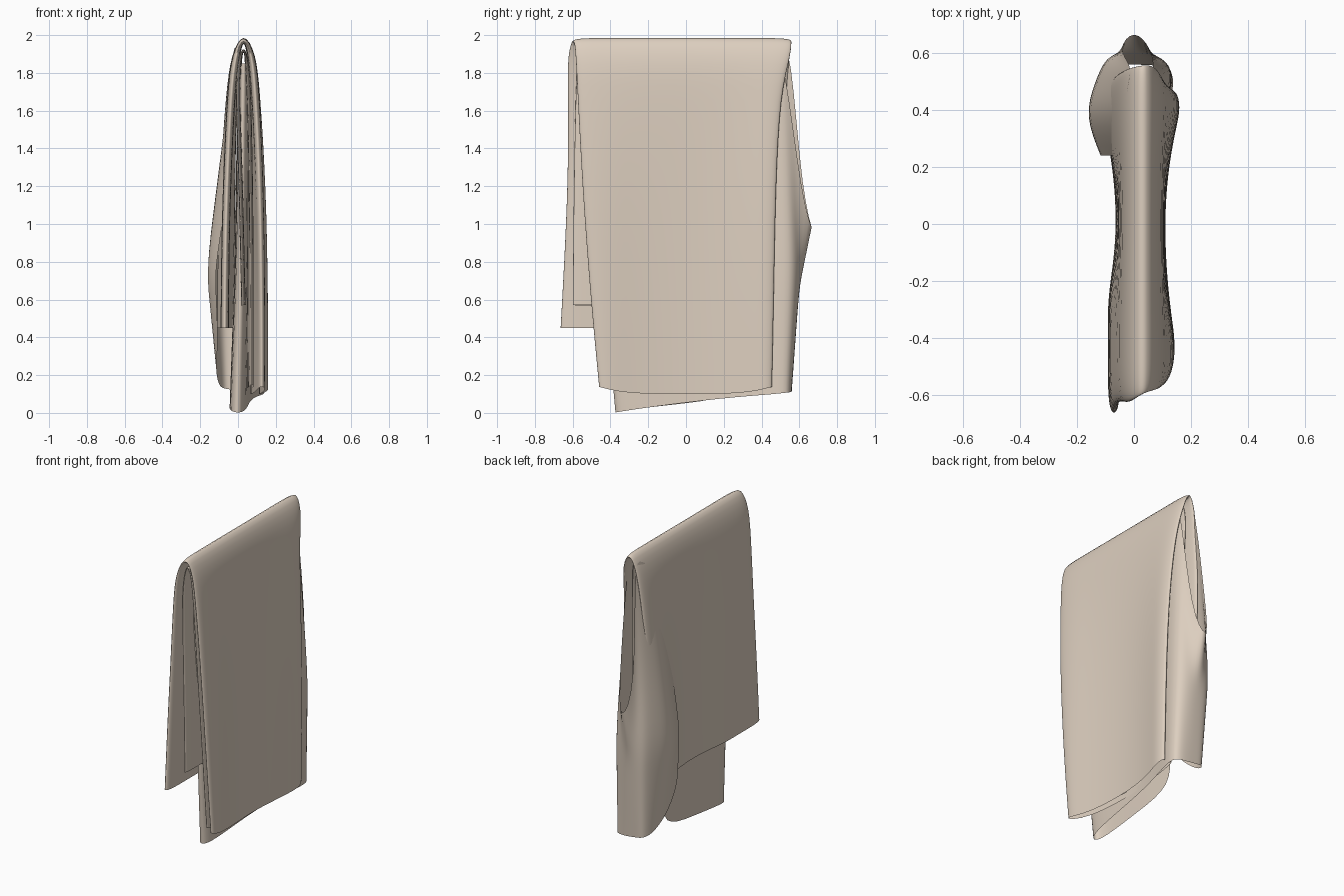
import bpy, math
from mathutils import Vector

cloth = bpy.data.materials.new("beige_cloth")
cloth.diffuse_color = (0.72, 0.62, 0.52, 1)


def add_cloth(name, rows, closed):
    # Joins rows of points into a smooth sheet or tube
    n = len(rows[0])
    verts = [p for r in rows for p in r]
    faces = []
    for i in range(len(rows) - 1):
        for j in range(n if closed else n - 1):
            k = (j + 1) % n
            faces.append((i * n + k, i * n + j, (i + 1) * n + j, (i + 1) * n + k))
    me = bpy.data.meshes.new(name)
    me.from_pydata(verts, [], faces)
    me.update()
    me.materials.append(cloth)
    for p in me.polygons:
        p.use_smooth = True
    ob = bpy.data.objects.new(name, me)
    bpy.context.collection.objects.link(ob)
    mod = ob.modifiers.new("smooth", 'SUBSURF')
    mod.levels = mod.render_levels = 2
    return ob


def bulge_at(side, y):
    # How far the cloth swells outward along its width
    if y > 0:
        return min(1, (y / 0.4) ** 2)
    if side > 0:
        return 0.7 * min(1, (y / 0.42) ** 2)
    return 0.55 * min(1, (y / 0.25) ** 2)


def draped_tube(name, path, half, bulge, sag, n=12):
    # Flattened tube hung over a ridge; path = (x, z, y_front, y_back)
    vs = [math.sin(math.pi / 2 * (2 * i / n - 1)) for i in range(n + 1)]
    ring = [(v, 1) for v in vs] + [(v, -1) for v in reversed(vs[1:-1])]
    rows = []
    mid = len(path) / 2
    for i, (x, z, y0, y1) in enumerate(path):
        a, b = path[max(i - 1, 0)], path[min(i + 1, len(path) - 1)]
        t = Vector((b[0] - a[0], b[1] - a[1])).normalized()
        side = 1 if i > mid else -1 if i < mid - 1 else 0
        drop = min(1, max(0, (1.95 - z) / 0.9))
        row = []
        for v, s in ring:
            y = (y0 + y1) / 2 + v * (y1 - y0) / 2
            h = s * half * math.sqrt(max(0, 1 - v ** 16))
            out = side * bulge * drop * bulge_at(side, y)
            dz = sag * (1 - v ** 4) if i == len(path) - 1 else 0
            row.append((x - t.y * h + out, y, z + t.x * h - dz))
        rows.append(row)
    return add_cloth(name, rows, True)


# Outer layer, folded double over the ridge
draped_tube("outer_drape", [
    (-.04, .45, -.67, .45), (-.037, .9, -.645, .47), (-.033, 1.3, -.63, .52),
    (-.028, 1.7, -.63, .54), (-.012, 1.9, -.635, .555), (.03, 2.003, -.60, .565),
    (.072, 1.9, -.59, .565), (.082, 1.7, -.58, .505), (.085, 1.2, -.555, .48),
    (.087, .6, -.51, .47), (.087, .14, -.465, .46)], .022, .055, .04)

# Inner layer hanging inside it
draped_tube("inner_drape", [
    (.04, .57, -.605, .4), (.025, 1.2, -.60, .45), (.0, 1.7, -.59, .48),
    (.008, 1.87, -.58, .5), (.03, 1.94, -.58, .5), (.048, 1.87, -.57, .5),
    (.055, 1.7, -.56, .48), (.058, 1.2, -.53, .46), (.06, .6, -.48, .45),
    (.06, .15, -.44, .45)], .012, .02, .02)

# Wrapped sheet: each column gives bottom, middle and top points
back_flap = [
    (-.105, .24, .36, -.12, .24, .75, -.055, .24, 1.2),
    (-.12, .38, .22, -.185, .38, .75, -.035, .38, 1.86),
    (-.10, .5, .14, -.145, .5, .8, -.02, .5, 1.93),
    (-.075, .55, .13, -.11, .58, .8, -.005, .555, 1.96),
    (-.05, .56, .125, -.07, .60, .7, -.06, .615, 1.12),
    (-.01, .56, .12, 0, .60, .65, 0, .69, .92),
    (.06, .56, .11, .07, .60, .7, .065, .615, 1.1),
    (.135, .55, .11, .13, .57, .8, .07, .52, 1.9)]
long_panel = [
    (.145, .48, .10, .135, .48, .8, .07, .47, 1.88),
    (.07, .2, .08, .06, .2, .8, .065, .2, 1.85),
    (.05, -.2, .03, .06, -.2, .8, .06, -.2, 1.85),
    (.03, -.36, .005, .05, -.43, .8, .055, -.5, 1.85),
    (-.01, -.385, 0, .01, -.46, .8, .03, -.52, 1.85),
    (-.05, -.34, .015, -.015, -.41, .8, .0, -.5, 1.85),
    (-.04, 0, .05, -.02, 0, .8, .0, 0, 1.8),
    (-.04, .3, .09, -.02, .3, .8, .0, .3, 1.8)]
rows = []
for step in range(7):
    row = []
    for c in back_flap + long_panel:
        k = min(step // 3, 1)
        a, b = Vector(c[3 * k:3 * k + 3]), Vector(c[3 * k + 3:3 * k + 6])
        row.append(a.lerp(b, step / 3 - k))
    rows.append(row)
add_cloth("wrapped_panel", rows, False)
